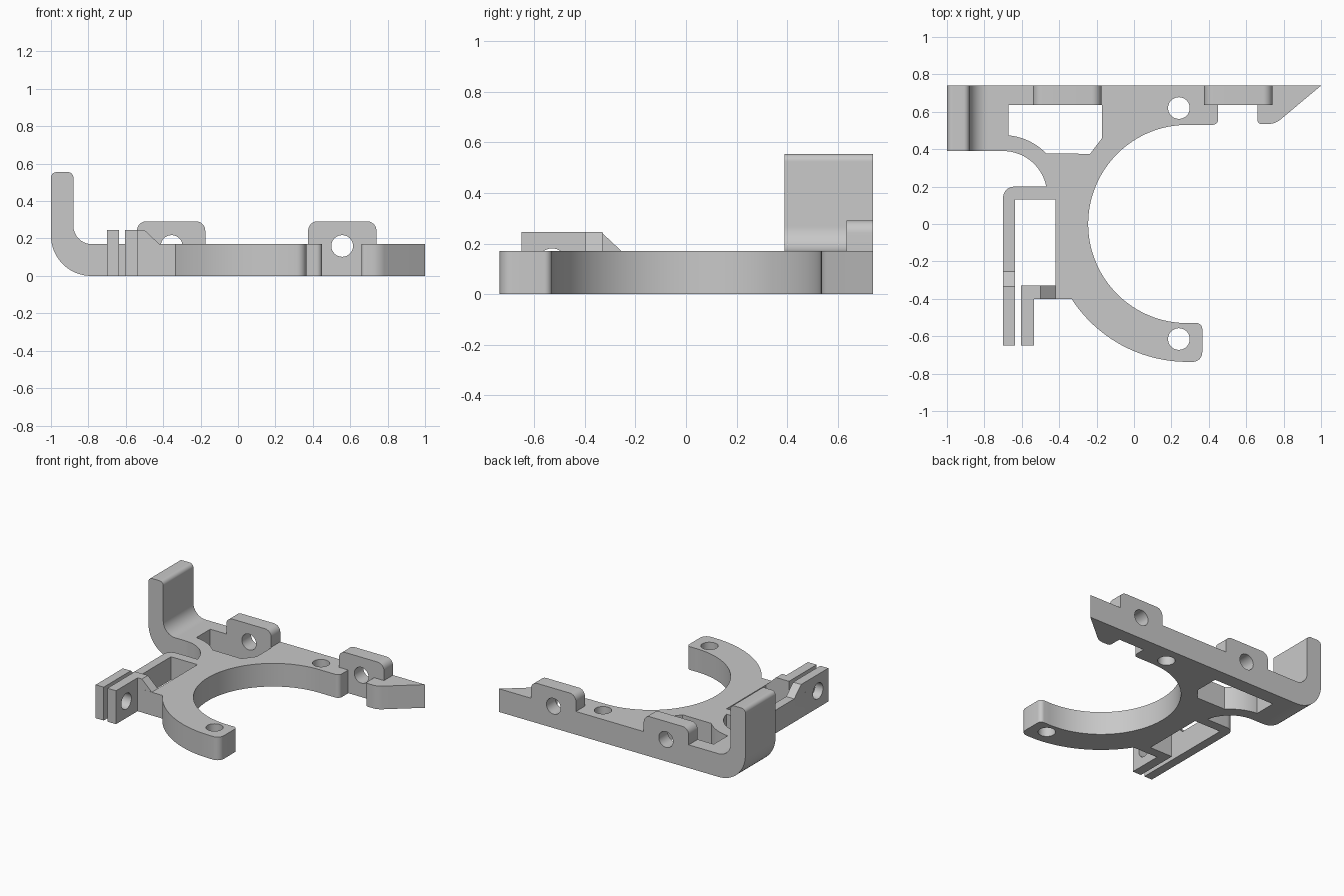
import bpy, bmesh
from math import cos, sin, tan, radians
from mathutils import Vector

cube = bpy.data.objects.get("Cube")
if cube:
    bpy.data.objects.remove(cube, do_unlink=True)

grey = bpy.data.materials.new("plain_grey")
grey.use_nodes = True
grey.diffuse_color = (0.58, 0.58, 0.58, 1)
grey.node_tree.nodes["Principled BSDF"].inputs["Base Color"].default_value = grey.diffuse_color

TOP = 0.17      # plate thickness
BACK = 0.74     # rear face
HOLE = 0.058    # bolt hole radius


def arc(cx, cy, r, start, end, steps=24):
    """Points along an arc, angles in degrees."""
    angles = [radians(start + (end - start) * i / steps) for i in range(steps + 1)]
    return [(cx + r * cos(a), cy + r * sin(a)) for a in angles]


def rounded(points, steps=8):
    """Replace each (x, y, r) corner by a fillet of radius r."""
    out = []
    for i, p in enumerate(points):
        if len(p) == 2:
            out.append(p)
            continue
        corner, r = Vector(p[:2]), p[2]
        a = (Vector(points[i - 1][:2]) - corner).normalized()
        b = (Vector(points[(i + 1) % len(points)][:2]) - corner).normalized()
        half = a.angle(b) / 2
        centre = corner + (a + b).normalized() * (r / sin(half))
        u = (corner + a * (r / tan(half)) - centre).normalized()
        v = (corner + b * (r / tan(half)) - centre).normalized()
        out += [tuple(centre + u.slerp(v, k / steps).normalized() * r) for k in range(steps + 1)]
    return out


def prism(name, profile, axis, lo, hi):
    """Extrude a 2D profile along x, y or z."""
    place = {"x": lambda p, t: (t, p[0], p[1]),
             "y": lambda p, t: (p[0], t, p[1]),
             "z": lambda p, t: (p[0], p[1], t)}[axis]
    bm = bmesh.new()
    face = bm.faces.new([bm.verts.new(place(p, lo)) for p in profile])
    moved = bmesh.ops.extrude_face_region(bm, geom=[face])["geom"]
    shift = Vector(place((0, 0), hi - lo))
    bmesh.ops.translate(bm, vec=shift, verts=[g for g in moved if isinstance(g, bmesh.types.BMVert)])
    bmesh.ops.recalc_face_normals(bm, faces=bm.faces)
    mesh = bpy.data.meshes.new(name)
    bm.to_mesh(mesh)
    bm.free()
    mesh.materials.append(grey)
    obj = bpy.data.objects.new(name, mesh)
    bpy.context.collection.objects.link(obj)
    return obj


def select(obj):
    bpy.ops.object.select_all(action="DESELECT")
    obj.select_set(True)
    bpy.context.view_layer.objects.active = obj


def cut(obj, cutter):
    select(obj)
    mod = obj.modifiers.new("cut", "BOOLEAN")
    mod.operation, mod.solver, mod.object = "DIFFERENCE", "EXACT", cutter
    bpy.ops.object.modifier_apply(modifier=mod.name)


def drill(name, u, v, axis, lo, hi):
    return prism(name, arc(u, v, HOLE, 0, 360, 32)[:-1], axis, lo, hi)


# Flat plate: rear bar, open ring and the slotted clamp walls
ring_x = 0.285
outline = rounded(
    [(-0.78, BACK), (-0.78, 0.39)]
    + arc(-0.70, 0.155, 0.235, 90, 11)
    + [(-0.70, 0.2, 0.06), (-0.70, -0.65), (-0.635, -0.65), (-0.635, 0.13),
       (-0.42, 0.13), (-0.42, -0.33), (-0.605, -0.33), (-0.605, -0.65),
       (-0.535, -0.65), (-0.535, -0.40)]
    + arc(ring_x, 0, 0.737, 213, 270)
    + [(0.365, -0.737, 0.05), (0.365, -0.53, 0.03)]
    + arc(ring_x, 0, 0.53, 270, 90, 64)
    + [(0.45, 0.53, 0.03), (0.45, 0.635), (0.66, 0.635), (0.66, 0.535, 0.02),
       (0.755, 0.535, 0.1), (1, BACK)])
plate = prism("ring_plate", outline, "z", 0, TOP)

# Bent hook at the left rear
hook = prism("upright_hook", rounded([
    (-0.78, 0), (-1, 0, 0.215), (-1, 0.555, 0.03), (-0.88, 0.555, 0.03),
    (-0.88, TOP, 0.098), (-0.78, TOP)], 16), "y", 0.39, BACK)

# Raised ears on the rear bar
ears = []
for side, x0 in (("right", -0.54), ("left", 0.375)):
    x1 = x0 + 0.365
    ears.append(prism(side + "_rear_ear", rounded([
        (x0, TOP), (x0, 0.292, 0.05), (x1, 0.292, 0.05), (x1, TOP)]),
        "y", 0.635, BACK))

# Raised tops of the two clamp walls, with their ramps
outer_top = prism("outer_clamp_top", [
    (-0.65, TOP), (-0.65, 0.245), (-0.335, 0.245), (-0.255, TOP)], "x", -0.70, -0.635)
inner_top = prism("inner_clamp_top", [
    (-0.65, TOP), (-0.65, 0.245), (-0.40, 0.245), (-0.40, TOP)], "x", -0.605, -0.535)
ramp = prism("clamp_ramp", [
    (-0.605, TOP), (-0.605, 0.245), (-0.50, 0.245), (-0.42, TOP)], "y", -0.40, -0.33)

# Window behind the ring and all the bolt holes
window = [(-0.67, 0.635)] + arc(-0.70, 0.155, 0.32, 84.6, 44) + [
    (-0.235, 0.375), (-0.17, 0.46), (-0.17, 0.635)]
cutters = [
    (prism("window_cutter", window, "z", -0.1, 0.23), [plate]),
    (drill("front_bolt_cutter", 0.24, -0.615, "z", -0.1, 0.4), [plate]),
    (drill("rear_bolt_cutter", 0.24, 0.62, "z", -0.1, 0.4), [plate]),
    (drill("right_ear_cutter", -0.355, 0.16, "y", 0.6, 0.8), [plate, ears[0]]),
    (drill("left_ear_cutter", 0.557, 0.16, "y", 0.6, 0.8), [plate, ears[1]]),
    (drill("clamp_cutter", -0.53, 0.123, "x", -0.8, -0.5), [plate, outer_top, inner_top]),
]
for cutter, targets in cutters:
    for target in targets:
        cut(target, cutter)
for cutter, _ in cutters:
    bpy.data.objects.remove(cutter, do_unlink=True)

# Smooth curved walls, keep the edges crisp
for obj in [plate, hook, outer_top, inner_top, ramp] + ears:
    select(obj)
    bpy.ops.object.shade_smooth_by_angle(angle=radians(30))
